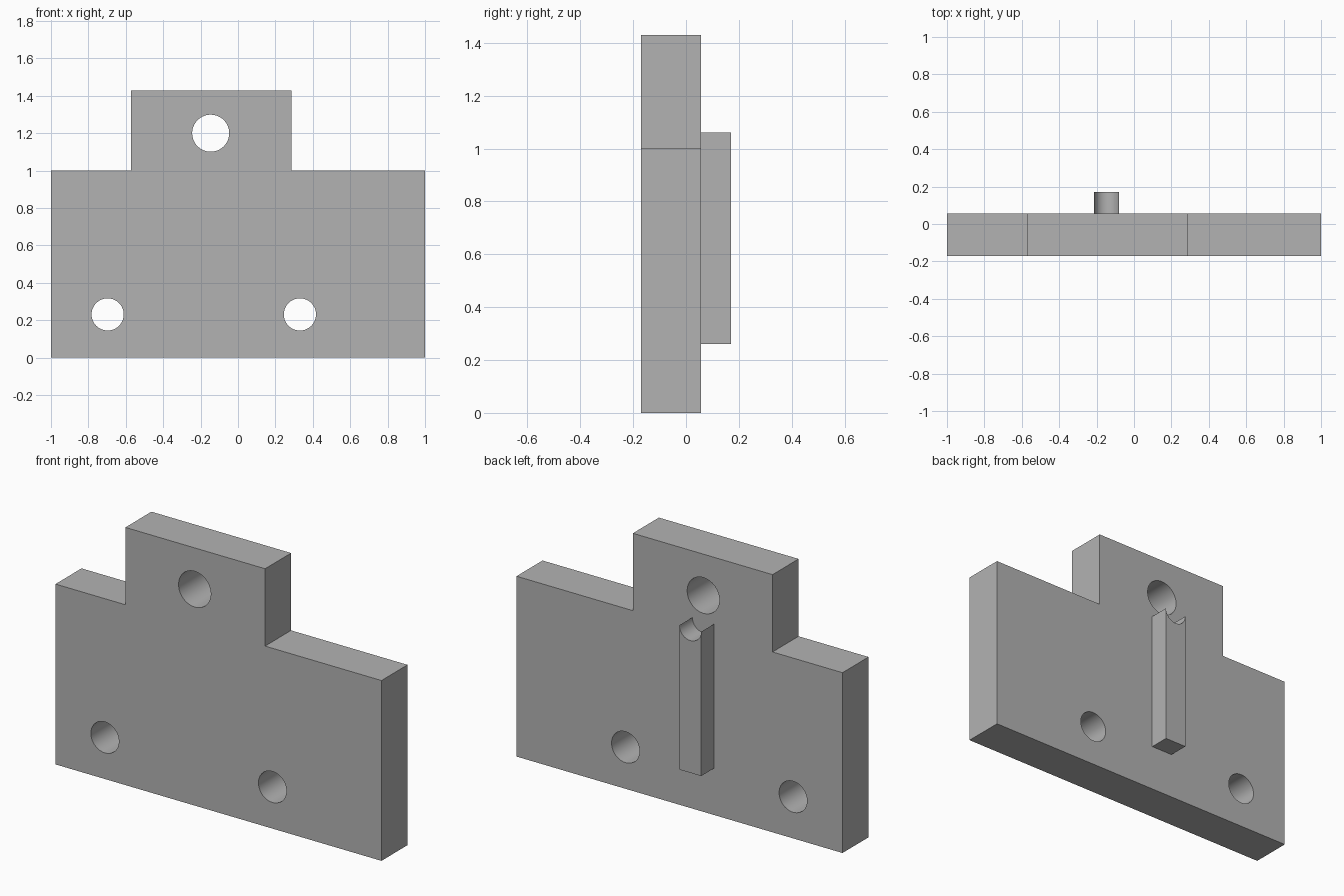
import bpy, bmesh, math

default = bpy.data.objects.get("Cube")
if default:
    bpy.data.objects.remove(default, do_unlink=True)

grey = bpy.data.materials.new("plain_grey")
grey.use_nodes = True
colour = (0.45, 0.45, 0.45, 1)
grey.diffuse_color = colour
grey.node_tree.nodes["Principled BSDF"].inputs["Base Color"].default_value = colour


def extrude_profile(name, points, y0, y1):
    """Solid from an x-z outline, extruded along y."""
    bm = bmesh.new()
    face = bm.faces.new([bm.verts.new((x, y0, z)) for x, z in points])
    moved = bmesh.ops.extrude_face_region(bm, geom=[face])["geom"]
    verts = [v for v in moved if isinstance(v, bmesh.types.BMVert)]
    bmesh.ops.translate(bm, verts=verts, vec=(0, y1 - y0, 0))
    bmesh.ops.recalc_face_normals(bm, faces=bm.faces)
    mesh = bpy.data.meshes.new(name)
    bm.to_mesh(mesh)
    bm.free()
    mesh.materials.append(grey)
    obj = bpy.data.objects.new(name, mesh)
    bpy.context.collection.objects.link(obj)
    return obj


def arc(cx, cz, r, start, end, steps):
    angles = [math.radians(start + (end - start) * i / steps) for i in range(steps + 1)]
    return [(cx + r * math.cos(a), cz + r * math.sin(a)) for a in angles]


def drill(target, name, x, z, r):
    cutter = extrude_profile(name, arc(x, z, r, 0, 360, 64)[:-1], -0.5, 0.5)
    mod = target.modifiers.new(name, "BOOLEAN")
    mod.operation = "DIFFERENCE"
    mod.solver = "EXACT"
    mod.object = cutter
    bpy.context.view_layer.objects.active = target
    bpy.ops.object.modifier_apply(modifier=name)
    bpy.data.objects.remove(cutter, do_unlink=True)


FRONT, BACK, RIB_BACK = -0.171, 0.057, 0.171
AXIS = -0.146

# Stepped plate with its raised tab
plate = extrude_profile("stepped_plate", [
    (-1, 0), (1, 0), (1, 1), (0.286, 1), (0.286, 1.429),
    (-0.571, 1.429), (-0.571, 1), (-1, 1)], FRONT, BACK)

# Tab hole and two mounting holes
drill(plate, "tab_hole", AXIS, 1.2, 0.099)
for name, x in (("right_hole", -0.697), ("left_hole", 0.331)):
    drill(plate, name, x, 0.231, 0.086)

# Rear rib with a rounded notch in its top end
half, bottom, top = 0.067, 0.26, 1.06
rib = extrude_profile("rear_rib", [(AXIS - half, bottom), (AXIS + half, bottom)]
                      + arc(AXIS, top, half, 0, -180, 32), BACK, RIB_BACK)

# Smooth the bores, keep the edges crisp
for obj in (plate, rib):
    bpy.ops.object.select_all(action="DESELECT")
    obj.select_set(True)
    bpy.context.view_layer.objects.active = obj
    bpy.ops.object.shade_smooth_by_angle(angle=math.radians(30))
